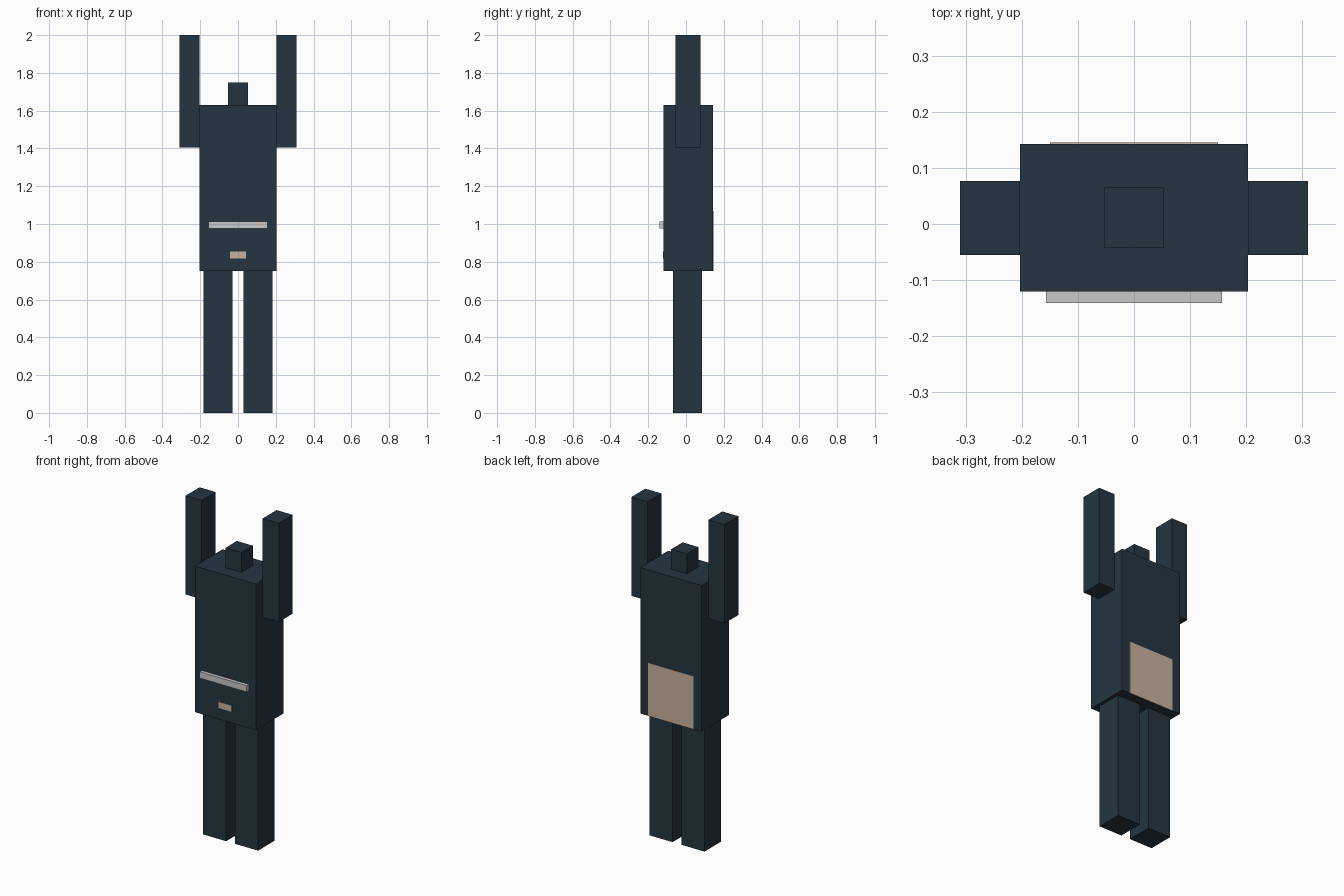
import bpy

if "Cube" in bpy.data.objects:
    bpy.data.objects.remove(bpy.data.objects["Cube"])


def material(name, colour):
    m = bpy.data.materials.new(name)
    m.diffuse_color = (*colour, 1.0)
    m.use_nodes = True
    m.node_tree.nodes["Principled BSDF"].inputs["Base Color"].default_value = m.diffuse_color
    return m


NAVY = material("dark slate blue", (0.018, 0.036, 0.053))
TAN = material("tan", (0.58, 0.45, 0.35))
GREY = material("light grey", (0.58, 0.58, 0.58))


def box(name, mat, x, y, z):
    """Box from (min, max) extents on each axis."""
    bpy.ops.mesh.primitive_cube_add(size=1)
    ob = bpy.context.object
    ob.name = name
    ob.location = [(a + b) / 2 for a, b in (x, y, z)]
    ob.scale = [b - a for a, b in (x, y, z)]
    bpy.ops.object.transform_apply(location=True, scale=True, rotation=True)
    ob.data.materials.append(mat)
    return ob


# Body and head
box("torso", NAVY, (-0.203, 0.203), (-0.12, 0.143), (0.75, 1.63))
box("head", NAVY, (-0.053, 0.053), (-0.043, 0.065), (1.63, 1.75))

# Raised arms and straight legs on both sides
for side, s in (("left", -1), ("right", 1)):
    box(side + "_arm", NAVY, sorted((s * 0.203, s * 0.31)), (-0.055, 0.077), (1.405, 2.0))
    box(side + "_leg", NAVY, sorted((s * 0.03, s * 0.183)), (-0.07, 0.085), (0.0, 0.75))

# Belt bar, front patch and rear panel
box("belt_bar", GREY, (-0.157, 0.157), (-0.141, -0.12), (0.975, 1.013))
box("front_patch", TAN, (-0.043, 0.043), (-0.122, -0.119), (0.818, 0.855))
box("rear_panel", TAN, (-0.15, 0.15), (0.142, 0.145), (0.75, 1.07))
